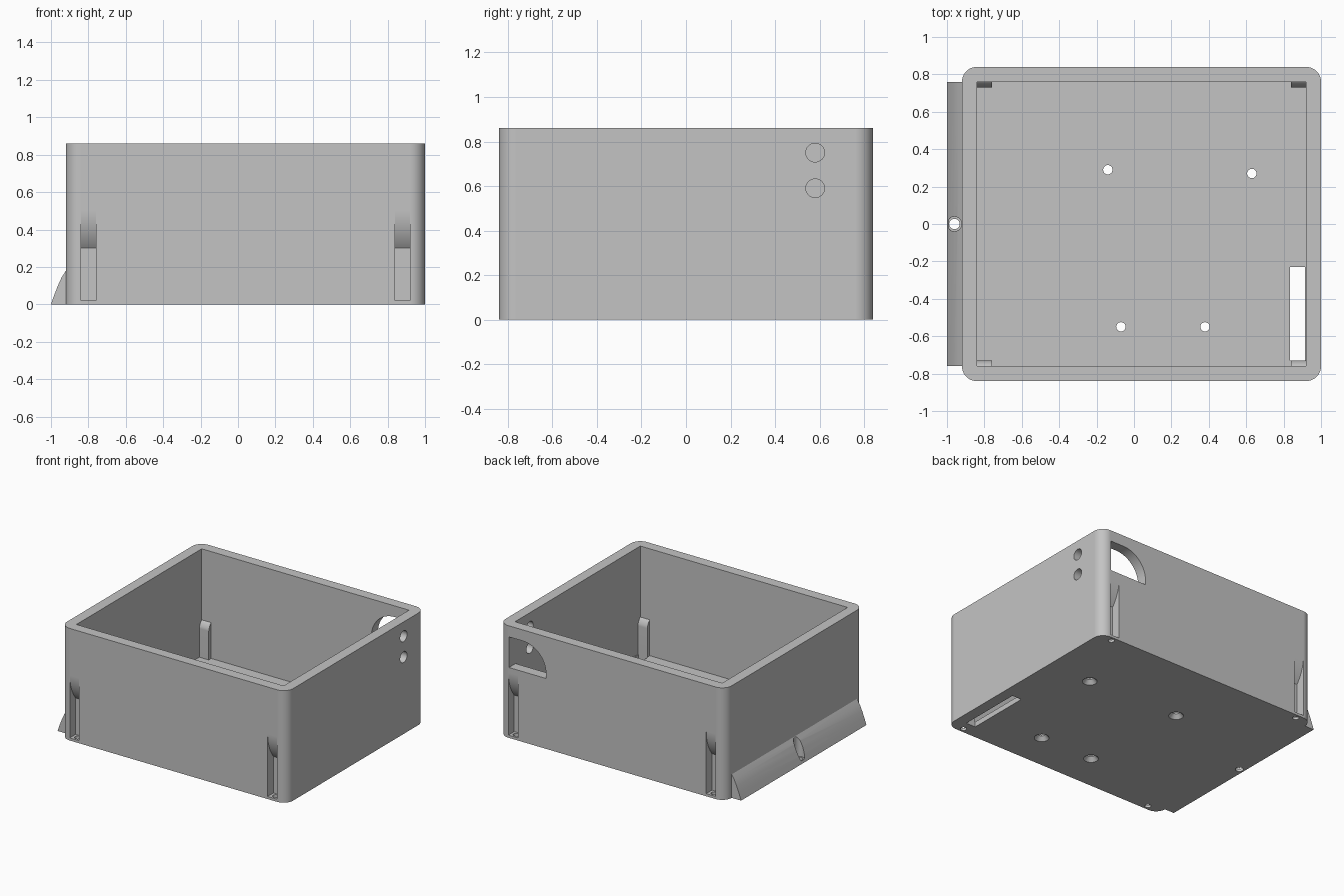
import bpy, bmesh, math
from mathutils import Matrix

cube = bpy.data.objects.get("Cube")
if cube:
    bpy.data.objects.remove(cube, do_unlink=True)

grey = bpy.data.materials.new("plain grey")
grey.use_nodes = True
COLOUR = (0.55, 0.55, 0.55, 1)
grey.diffuse_color = COLOUR
grey.node_tree.nodes["Principled BSDF"].inputs["Base Color"].default_value = COLOUR

HEIGHT, SIDE_Y = 0.86, 0.84
helpers = []


def prism(name, points, start, end, axis):
    """Extrude a 2D profile along z (x,y), y (x,z) or x (y,z)."""
    place = {"z": lambda a, b, t: (a, b, t),
             "y": lambda a, b, t: (a, t, b),
             "x": lambda a, b, t: (t, a, b)}[axis]
    bm = bmesh.new()
    low = [bm.verts.new(place(a, b, start)) for a, b in points]
    high = [bm.verts.new(place(a, b, end)) for a, b in points]
    bm.faces.new(low)
    bm.faces.new(high)
    for i in range(len(points)):
        j = (i + 1) % len(points)
        bm.faces.new((low[i], low[j], high[j], high[i]))
    return finish(name, bm)


def box(name, x0, x1, y0, y1, z0, z1):
    return prism(name, [(x0, y0), (x1, y0), (x1, y1), (x0, y1)], z0, z1, "z")


def cone(name, centre, r_low, r_high, depth, along_x=False):
    bm = bmesh.new()
    turn = Matrix.Rotation(math.pi / 2, 4, "Y") if along_x else Matrix()
    bmesh.ops.create_cone(bm, cap_ends=True, segments=32, radius1=r_low,
                          radius2=r_high, depth=depth,
                          matrix=Matrix.Translation(centre) @ turn)
    return finish(name, bm)


def finish(name, bm):
    bmesh.ops.recalc_face_normals(bm, faces=bm.faces)
    mesh = bpy.data.meshes.new(name)
    bm.to_mesh(mesh)
    bm.free()
    mesh.materials.append(grey)
    obj = bpy.data.objects.new(name, mesh)
    bpy.context.collection.objects.link(obj)
    return obj


def arc(cx, cy, r, a0, a1, steps=10):
    angles = [math.radians(a0 + (a1 - a0) * i / steps) for i in range(steps + 1)]
    return [(cx + r * math.cos(a), cy + r * math.sin(a)) for a in angles]


def combine(tool, operation):
    mod = enclosure.modifiers.new(tool.name, "BOOLEAN")
    mod.operation, mod.solver, mod.object = operation, "EXACT", tool
    tool.hide_render = True
    helpers.append(tool)


def cut(tool):
    combine(tool, "DIFFERENCE")


# Outer shell with rounded vertical corners, hollowed from above
R = 0.08
outline = (arc(1 - R, SIDE_Y - R, R, 0, 90) + arc(-0.92 + R, SIDE_Y - R, R, 90, 180)
           + arc(-0.92 + R, R - SIDE_Y, R, 180, 270) + arc(1 - R, R - SIDE_Y, R, 270, 360))
enclosure = prism("enclosure", outline, 0, HEIGHT, "z")
cut(box("cavity", -0.84, 0.92, -0.76, 0.76, 0.04, 1))

# Curved mounting lip along one side
lip = [(-0.88, 0), (-1, 0), (-0.982, 0.052), (-0.963, 0.1), (-0.943, 0.144),
       (-0.92, 0.18), (-0.88, 0.18)]
combine(prism("mounting_lip", lip, -0.76, 0.76, "y"), "UNION")

# Screw posts inside and matching curved recesses outside, at four corners
bend = 0.32
recess = [(0.77, 0.02)]
for i in range(13):
    z = 0.3 + 0.2 * i / 12
    recess.append((0.52 + math.sqrt(bend ** 2 - (0.5 - z) ** 2), z))
recess += [(0.9, 0.5), (0.9, 0.02)]
post = [(0.8, 0.01), (0.73, 0.01), (0.73, 0.26), (0.734, 0.278),
        (0.742, 0.295), (0.752, 0.308), (0.76, 0.315), (0.8, 0.315)]
corners = [(x0, s) for x0 in (-0.84, 0.84) for s in (-1, 1)]
for x0, s in corners:
    left, right = (x0 - 0.02, x0 + 0.08) if x0 < 0 else (x0, x0 + 0.1)
    combine(prism("screw_post", [(s * y, z) for y, z in post], left, right, "x"), "UNION")
for x0, s in corners:
    cut(prism("screw_recess", [(s * y, z) for y, z in recess], x0, x0 + 0.08, "x"))
    cut(cone("screw_hole", (x0 + 0.04, s * 0.803, 0), 0.022, 0.022, 0.1))

# Countersunk holes through the floor
for x, y in ((-0.14, 0.29), (0.63, 0.27), (-0.07, -0.55), (0.38, -0.55)):
    cut(cone("floor_hole", (x, y, 0), 0.025, 0.025, 0.2))
    cut(cone("countersink", (x, y, 0.005), 0.07, 0.025, 0.05))

# Long slot in the floor
cut(box("floor_slot", 0.835, 0.915, -0.73, -0.23, -0.1, 0.1))

# Two round holes in the side wall
for z in (0.59, 0.75):
    cut(cone("side_hole", (0.96, 0.58, z), 0.042, 0.042, 0.2, along_x=True))

# Opening with one rounded corner in the back wall
opening = [(0.6, 0.54), (0.915, 0.54), (0.915, 0.775)] + arc(0.8, 0.575, 0.2, 90, 180, 14)
cut(prism("back_opening", opening, 0.7, 0.9, "y"))

# Stepped screw hole in the lip
cut(cone("lip_hole", (-0.96, 0, 0), 0.028, 0.028, 0.2))
cut(cone("lip_counterbore", (-0.96, 0, 0.17), 0.039, 0.039, 0.3))

# Apply the cuts and remove the helpers
bpy.context.view_layer.update()
graph = bpy.context.evaluated_depsgraph_get()
result = bpy.data.meshes.new_from_object(enclosure.evaluated_get(graph))
enclosure.modifiers.clear()
enclosure.data = result
for tool in helpers:
    bpy.data.objects.remove(tool, do_unlink=True)
result.materials.clear()
result.materials.append(grey)
for face in result.polygons:
    face.material_index = 0

# Smooth the rounded faces and keep the edges sharp
bpy.ops.object.select_all(action="DESELECT")
enclosure.select_set(True)
bpy.context.view_layer.objects.active = enclosure
bpy.ops.object.shade_smooth_by_angle(angle=math.radians(25))
weighted = enclosure.modifiers.new("flat_walls", "WEIGHTED_NORMAL")
weighted.keep_sharp = True
